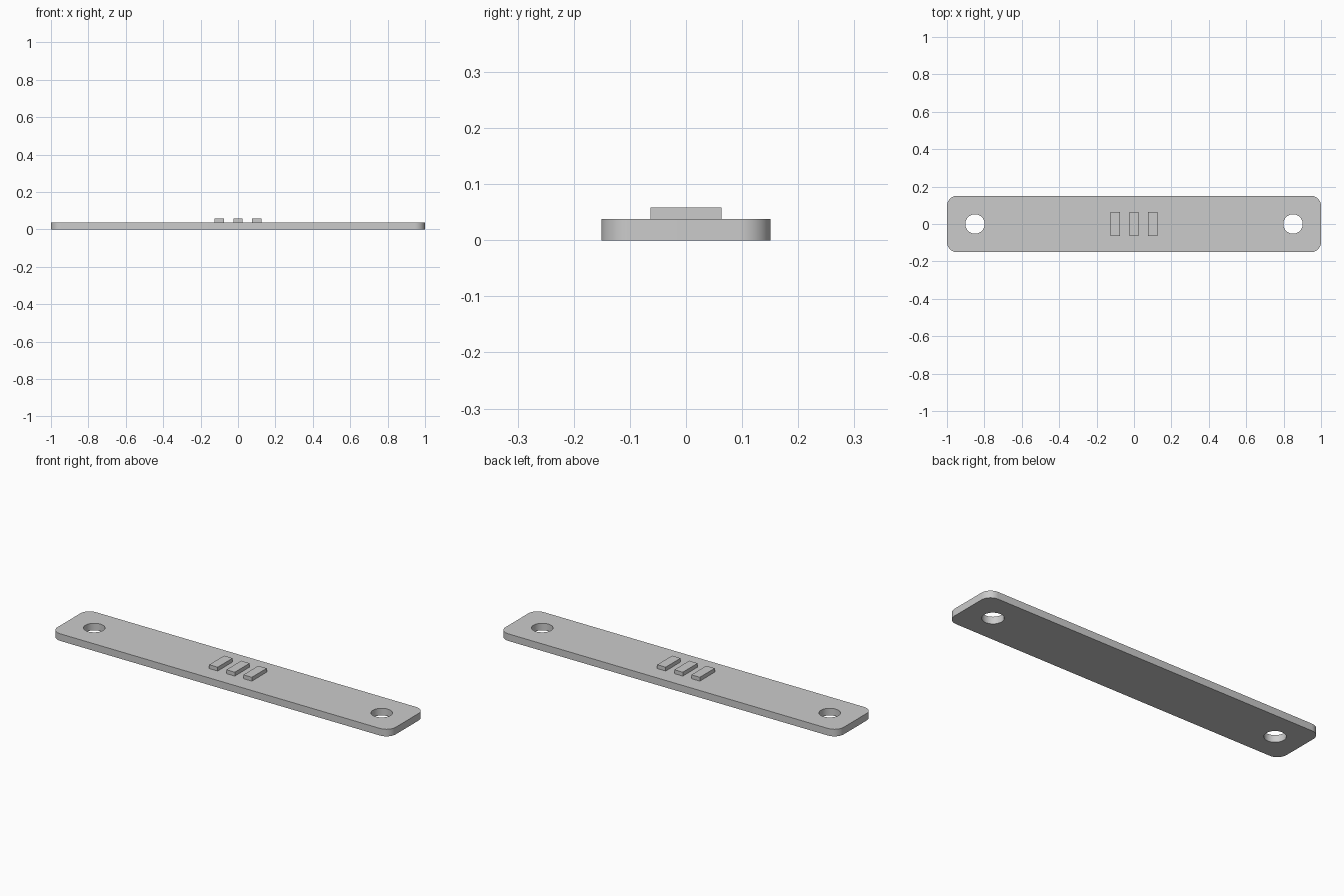
import bpy, bmesh, math
from mathutils import Vector

LENGTH, WIDTH, THICK = 2.0, 0.302, 0.038
CORNER, HOLE_R, HOLE_X = 0.055, 0.052, 0.85
RIB_SIZE, RIB_TOP, RIB_STEP = (0.05, 0.126), 0.0585, 0.101

default = bpy.data.objects.get("Cube")
if default:
    bpy.data.objects.remove(default, do_unlink=True)

grey = bpy.data.materials.new("light grey")
grey.use_nodes = True
colour = (0.6, 0.6, 0.6, 1)
grey.diffuse_color = colour
grey.node_tree.nodes["Principled BSDF"].inputs["Base Color"].default_value = colour


def arc(cx, cy, radius, start, end, steps):
    """Points along an arc, angles in degrees."""
    angles = [math.radians(start + (end - start) * i / steps) for i in range(steps + 1)]
    return [Vector((cx + radius * math.cos(a), cy + radius * math.sin(a), 0)) for a in angles]


def slab(name, loops, bottom, top):
    """Fill the outline (first loop) around its holes and extrude it upwards."""
    bm = bmesh.new()
    edges = []
    for loop in loops:
        verts = [bm.verts.new(p + Vector((0, 0, bottom))) for p in loop]
        edges += [bm.edges.new((v, verts[i - 1])) for i, v in enumerate(verts)]
    bmesh.ops.triangle_fill(bm, edges=edges, use_beauty=True)
    result = bmesh.ops.extrude_face_region(bm, geom=bm.faces[:], use_keep_orig=True)
    raised = [g for g in result["geom"] if isinstance(g, bmesh.types.BMVert)]
    bmesh.ops.translate(bm, verts=raised, vec=(0, 0, top - bottom))
    bmesh.ops.recalc_face_normals(bm, faces=bm.faces[:])
    mesh = bpy.data.meshes.new(name)
    bm.to_mesh(mesh)
    bm.free()
    mesh.materials.append(grey)
    obj = bpy.data.objects.new(name, mesh)
    bpy.context.collection.objects.link(obj)
    return obj


# Rounded plate with a hole near each end
outline = []
for quarter, (sx, sy) in enumerate([(1, 1), (-1, 1), (-1, -1), (1, -1)]):
    outline += arc(sx * (LENGTH / 2 - CORNER), sy * (WIDTH / 2 - CORNER), CORNER,
                   90 * quarter, 90 * quarter + 90, 12)
holes = [arc(side * HOLE_X, 0, HOLE_R, 0, 360, 48)[:-1] for side in (-1, 1)]
plate = slab("plate", [outline] + holes, 0, THICK)

bpy.ops.object.select_all(action="DESELECT")
plate.select_set(True)
bpy.context.view_layer.objects.active = plate
bpy.ops.object.shade_smooth_by_angle(angle=math.radians(30))

# Three raised ribs across the middle
half_x, half_y = RIB_SIZE[0] / 2, RIB_SIZE[1] / 2
for i, name in enumerate(("right_rib", "middle_rib", "left_rib")):
    x = (i - 1) * RIB_STEP
    corners = [Vector((x + sx * half_x, sy * half_y, 0))
               for sx, sy in [(1, 1), (-1, 1), (-1, -1), (1, -1)]]
    slab(name, [corners], THICK, RIB_TOP)
